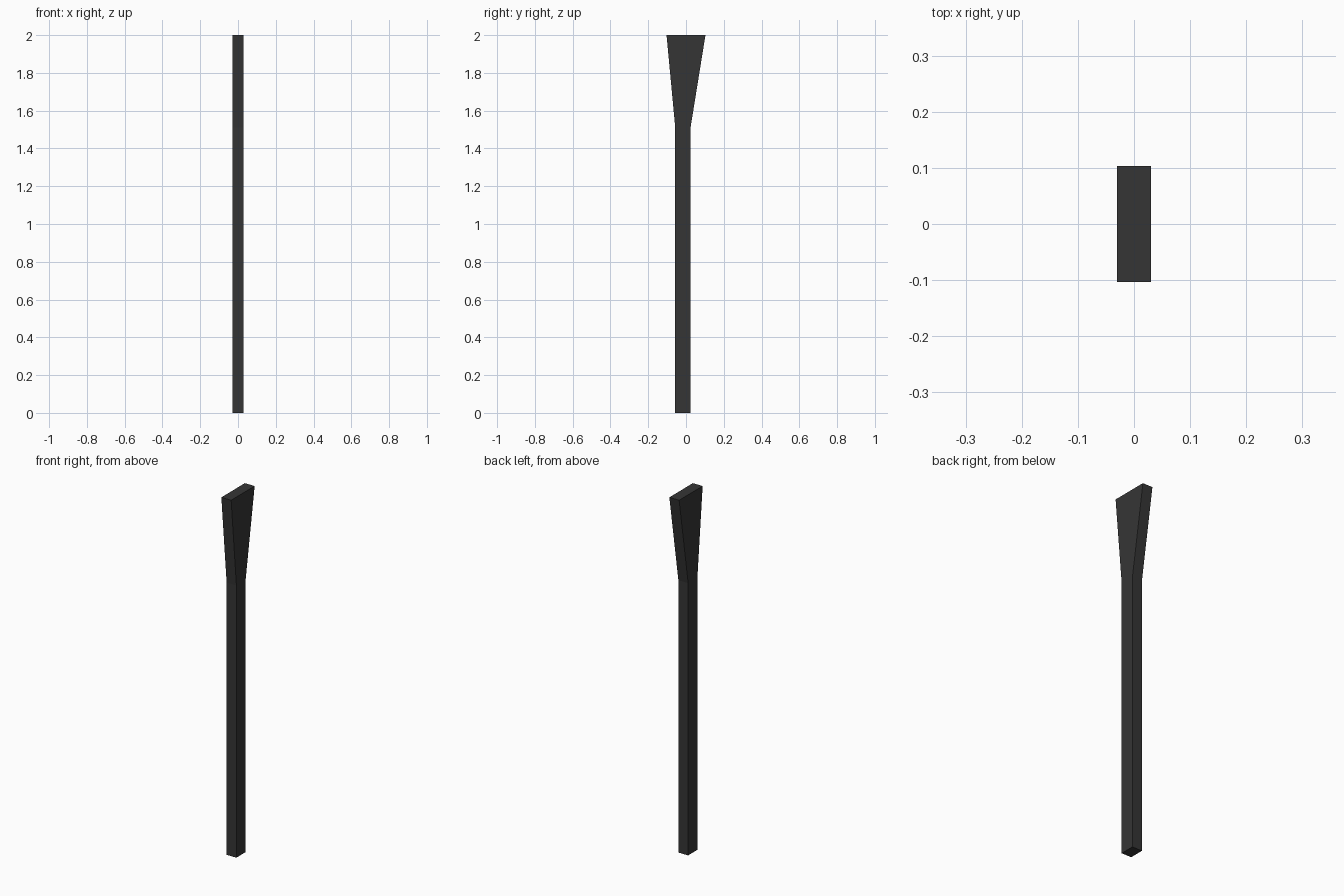
import bpy
import bmesh

if "Cube" in bpy.data.objects:
    bpy.data.objects.remove(bpy.data.objects["Cube"], do_unlink=True)

# Single dark material
charcoal = bpy.data.materials.new("charcoal")
charcoal.use_nodes = True
colour = (0.036, 0.036, 0.036, 1)
charcoal.diffuse_color = colour
charcoal.node_tree.nodes["Principled BSDF"].inputs["Base Color"].default_value = colour

HALF_WIDTH = 0.03
# Rectangular sections from foot to top: height, front y, back y
SECTIONS = [(0, -0.057, 0.024), (1.51, -0.057, 0.024), (2, -0.103, 0.103)]

# Straight post flaring into a wedge-shaped head
bm = bmesh.new()
rings = []
for z, front, back in SECTIONS:
    corners = [(-HALF_WIDTH, front), (HALF_WIDTH, front),
               (HALF_WIDTH, back), (-HALF_WIDTH, back)]
    rings.append([bm.verts.new((x, y, z)) for x, y in corners])
for low, high in zip(rings, rings[1:]):
    for i in range(4):
        j = (i + 1) % 4
        bm.faces.new((low[i], low[j], high[j], high[i]))
bm.faces.new(rings[0][::-1])
bm.faces.new(rings[-1])
bmesh.ops.recalc_face_normals(bm, faces=bm.faces)

mesh = bpy.data.meshes.new("flared_post")
bm.to_mesh(mesh)
bm.free()
mesh.materials.append(charcoal)
post = bpy.data.objects.new("flared_post", mesh)
bpy.context.collection.objects.link(post)
